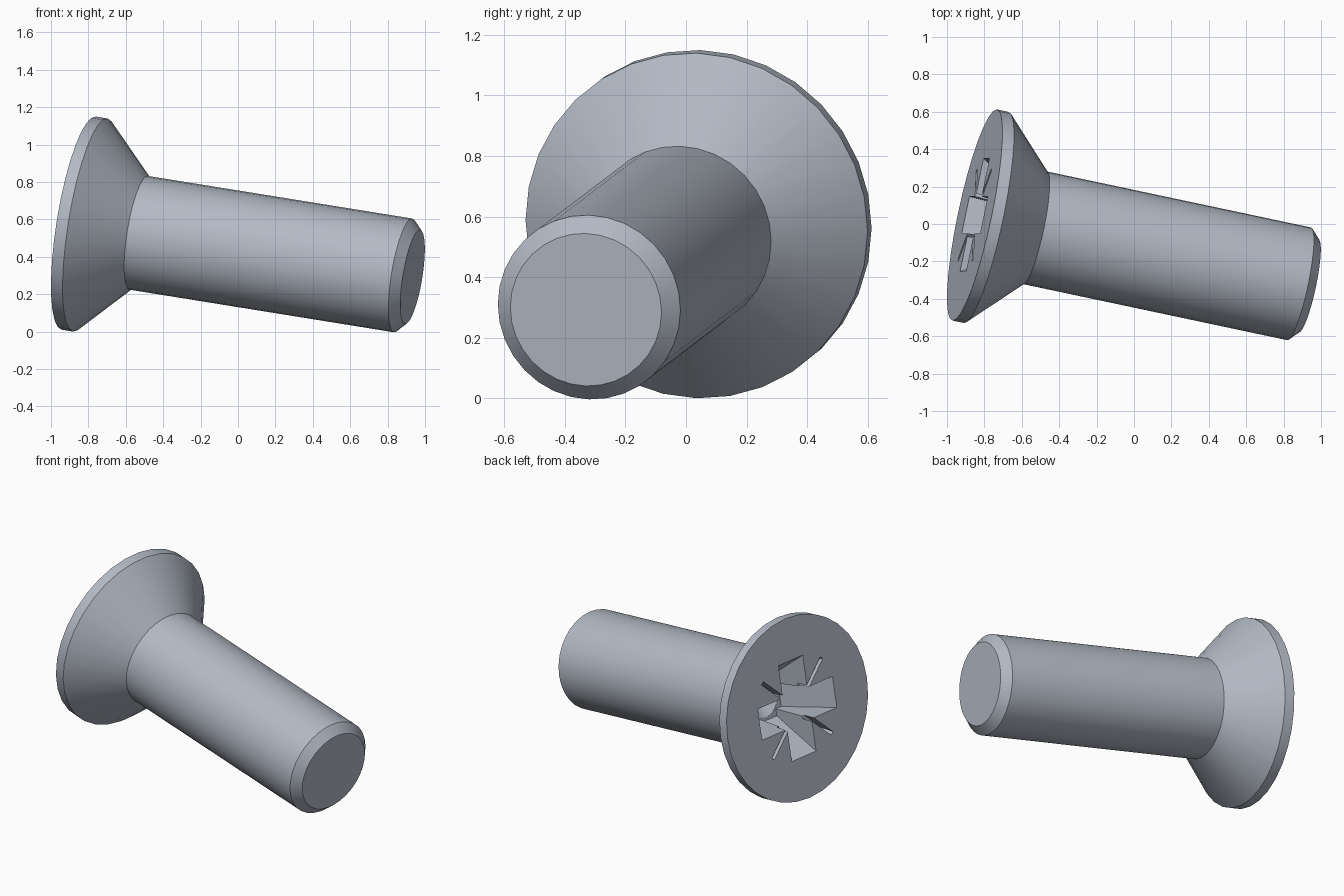
import bpy, bmesh, math
from mathutils import Matrix, Vector

cube = bpy.data.objects.get("Cube")
if cube:
    bpy.data.objects.remove(cube, do_unlink=True)

SIDES = 32

# Single steel colour
steel = bpy.data.materials.new("steel_grey")
steel.use_nodes = True
colour = (0.45, 0.49, 0.56, 1)
steel.diffuse_color = colour
steel.node_tree.nodes["Principled BSDF"].inputs["Base Color"].default_value = colour

# Screw frame: local z runs from the head face to the tip
axis = Vector((0.9663, -0.2049, -0.1556)).normalized()
side = (Vector((0, 1, 0)) - axis * axis.y).normalized()
up = axis.cross(side)
frame = Matrix.Translation((-0.8515, 0.048, 0.58)) @ Matrix((side, up, axis)).transposed().to_4x4()


def make_object(name, bm):
    bmesh.ops.recalc_face_normals(bm, faces=bm.faces)
    mesh = bpy.data.meshes.new(name)
    bm.to_mesh(mesh)
    bm.free()
    mesh.materials.append(steel)
    obj = bpy.data.objects.new(name, mesh)
    bpy.context.collection.objects.link(obj)
    obj.matrix_world = frame
    return obj


def loft(name, rings):
    """Join matching rings of points and cap both ends."""
    bm = bmesh.new()
    loops = [[bm.verts.new(p) for p in ring] for ring in rings]
    for a, b in zip(loops, loops[1:]):
        for i in range(len(a)):
            j = (i + 1) % len(a)
            bm.faces.new((a[i], a[j], b[j], b[i]))
    bm.faces.new(loops[0])
    bm.faces.new(loops[-1])
    return make_object(name, bm)


def circle(r, z):
    return [(r * math.cos(t), r * math.sin(t), z)
            for t in (2 * math.pi * i / SIDES for i in range(SIDES))]


def slot(x0, x1, w, z, angle):
    turn = Matrix.Rotation(angle, 3, "Z")
    return [turn @ Vector(p) for p in ((x0, -w, z), (x1, -w, z), (x1, w, z), (x0, w, z))]


# Countersunk head, shank and chamfered tip in one turned profile
profile = [(0.577, 0), (0.577, 0.064), (0.308, 0.333), (0.308, 1.795), (0.255, 1.847)]
screw = loft("countersunk_screw", [circle(r, z) for r, z in profile])

# Drive recess: two tapered crossing blades, a conical core, four diagonal ticks
cutters = []
for k in range(2):
    a = k * math.pi / 2
    cutters.append(loft("blade_cutter", [slot(-0.327, 0.327, 0.102, -0.03, a),
                                         slot(-0.13, 0.13, 0.085, 0.3, a)]))
cutters.append(loft("core_cutter", [circle(0.145, -0.02), circle(0.11, 0.3), circle(0.01, 0.37)]))
for k in range(4):
    a = math.pi / 4 + k * math.pi / 2
    cutters.append(loft("tick_cutter", [slot(0.11, 0.355, 0.012, -0.03, a),
                                        slot(0.11, 0.32, 0.012, 0.08, a)]))

bpy.ops.object.select_all(action="DESELECT")
bpy.context.view_layer.objects.active = screw
screw.select_set(True)
for cutter in cutters:
    cutter.hide_render = True
    mod = screw.modifiers.new("recess", "BOOLEAN")
    mod.operation = "DIFFERENCE"
    mod.solver = "EXACT"
    mod.object = cutter
    bpy.ops.object.modifier_apply(modifier=mod.name)
for cutter in cutters:
    bpy.data.objects.remove(cutter, do_unlink=True)

bpy.ops.object.shade_smooth_by_angle(angle=math.radians(30))
